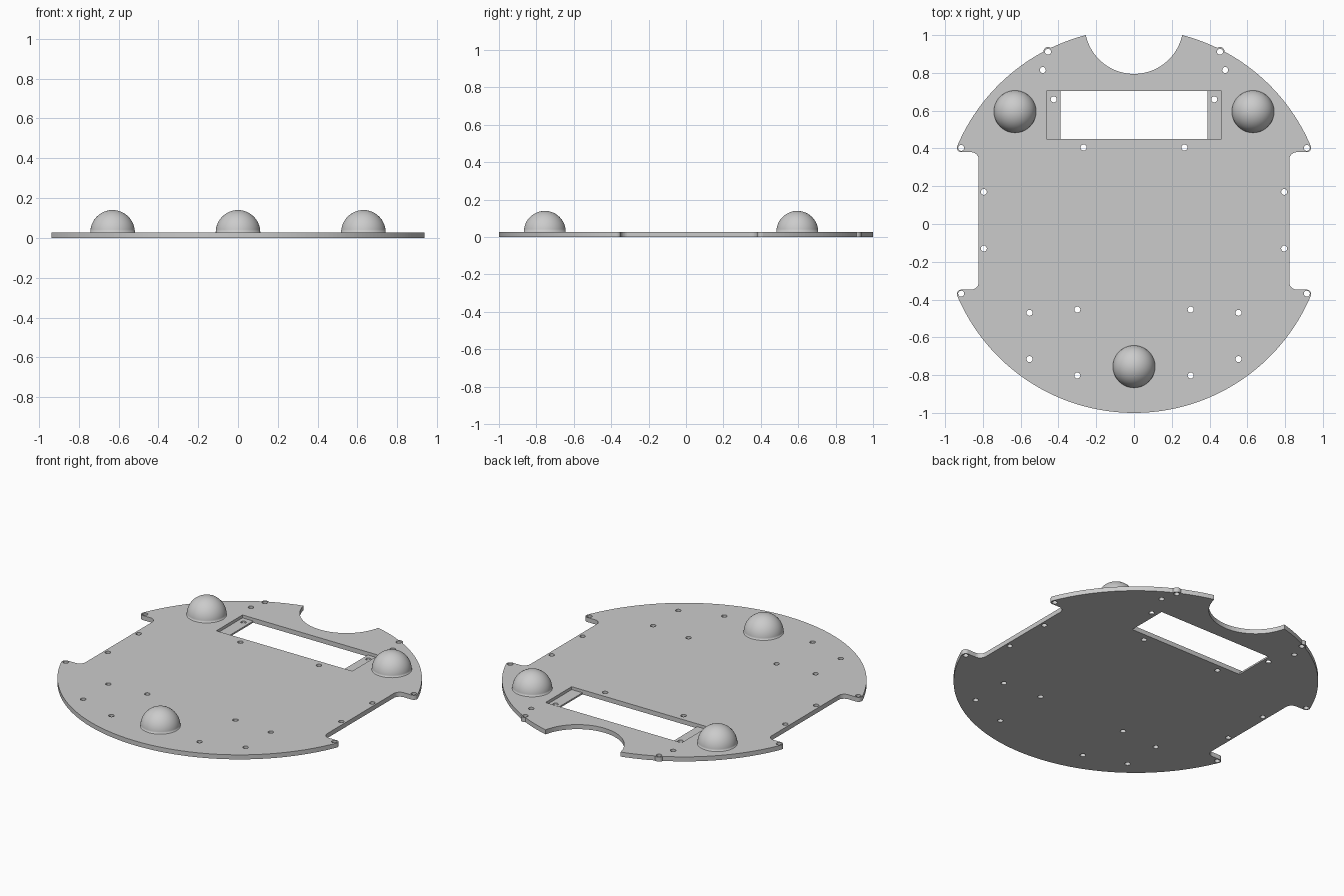
import bpy, bmesh, math
from mathutils import Vector

if "Cube" in bpy.data.objects:
    bpy.data.objects.remove(bpy.data.objects["Cube"])

T = 0.028            # plate thickness
R, CY = 1.0163, 0.0163   # disc radius and centre height along y
TIP = 0.023          # radius of rounded tips beside the wheel notches

grey = bpy.data.materials.new("light_grey")
grey.diffuse_color = (0.6, 0.6, 0.6, 1)
grey.use_nodes = True
grey.node_tree.nodes["Principled BSDF"].inputs["Base Color"].default_value = grey.diffuse_color


def make_object(name, bm, helper=False):
    bmesh.ops.recalc_face_normals(bm, faces=bm.faces)
    me = bpy.data.meshes.new(name)
    bm.to_mesh(me)
    bm.free()
    ob = bpy.data.objects.new(name, me)
    bpy.context.collection.objects.link(ob)
    me.materials.append(grey)
    if helper:
        ob.hide_render = True
        ob.hide_viewport = True
    return ob


def prism(bm, pts, z0, z1):
    face = bm.faces.new([bm.verts.new((x, y, z0)) for x, y in pts])
    ext = bmesh.ops.extrude_face_region(bm, geom=[face])
    verts = [v for v in ext["geom"] if isinstance(v, bmesh.types.BMVert)]
    bmesh.ops.translate(bm, verts=verts, vec=(0, 0, z1 - z0))


def arc(cx, cy, r, a0, a1, n):
    return [(cx + r * math.cos(a0 + (a1 - a0) * i / n),
             cy + r * math.sin(a0 + (a1 - a0) * i / n)) for i in range(n + 1)]


def circle(cx, cy, r, n=24):
    return arc(cx, cy, r, 0, 2 * math.pi, n)[:-1]


def rect(x, y0, y1):
    return [(-x, y0), (x, y0), (x, y1), (-x, y1)]


# Right half outline, upper quarter: notch wall, inner fillet, tip, rim, front bite
ty = 0.387
tip_a = math.atan2(ty, 0.915)
tx = (R - TIP) * math.cos(tip_a)
ty = (R - TIP) * math.sin(tip_a)
ny = ty - TIP
fil = 0.04
bite_r, bite_y = 0.261, 1.0555
rim_a = math.acos(0.255 / R)

corner = arc(0.822 + fil, CY + ny - fil, fil, math.pi, math.pi / 2, 8)
tip = arc(tx, CY + ty, TIP, -math.pi / 2, tip_a, 10)
upper = corner + tip + arc(0, CY, R, tip_a, rim_a, 36)[1:]
lower = [(x, 2 * CY - y) for x, y in corner + tip]
rear = arc(0, CY, R, -tip_a, -math.pi / 2, 48)[1:]
bite_a = math.atan2(CY + R * math.sin(rim_a) - bite_y, 0.255)
bite = arc(0, bite_y, bite_r, bite_a, -math.pi / 2, 24)[1:]
right = (lower + rear)[::-1] + upper + bite
left = [(-x, y) for x, y in right[1:-1]][::-1]

bm = bmesh.new()
prism(bm, right + left, 0, T)
plate = make_object("base_plate", bm)

# Small round lugs that break the rim
bm = bmesh.new()
for s in (-1, 1):
    prism(bm, circle(s * 0.455, 0.912, 0.025), 0, T)
lugs = make_object("rim_lug_helper", bm, True)

# Shallow pocket with ledges at both ends
bm = bmesh.new()
prism(bm, rect(0.463, 0.45, 0.705), 0.01, 0.1)
pocket = make_object("pocket_cutter", bm, True)

# Through slot inside the pocket
bm = bmesh.new()
prism(bm, rect(0.39, 0.45, 0.705), -0.1, 0.1)
slot = make_object("slot_cutter", bm, True)

# Mirrored screw holes
holes = [(0.455, 0.912), (0.483, 0.815), (0.425, 0.66), (0.267, 0.405),
         (0.915, 0.403), (0.915, -0.369), (0.795, 0.17), (0.795, -0.13),
         (0.3, -0.453), (0.3, -0.802), (0.553, -0.47), (0.553, -0.715)]
bm = bmesh.new()
for x, y in holes:
    for s in (-1, 1):
        prism(bm, circle(s * x, y, 0.016, 16), -0.1, 0.1)
drill = make_object("screw_hole_cutter", bm, True)

for cutter, op in ((lugs, "UNION"), (pocket, "DIFFERENCE"),
                   (slot, "DIFFERENCE"), (drill, "DIFFERENCE")):
    m = plate.modifiers.new(cutter.name, "BOOLEAN")
    m.object, m.operation, m.solver = cutter, op, "EXACT"

# Half-ball domes
for name, x, y in (("left_dome", -0.63, 0.595), ("right_dome", 0.63, 0.595),
                   ("front_dome", 0, -0.755)):
    bm = bmesh.new()
    bmesh.ops.create_uvsphere(bm, u_segments=48, v_segments=24, radius=0.112)
    bmesh.ops.bisect_plane(bm, geom=bm.verts[:] + bm.edges[:] + bm.faces[:],
                           plane_co=(0, 0, 0), plane_no=(0, 0, 1), clear_inner=True)
    for f in bm.faces:
        f.smooth = True
    bmesh.ops.translate(bm, verts=bm.verts, vec=Vector((x, y, T)))
    make_object(name, bm)
